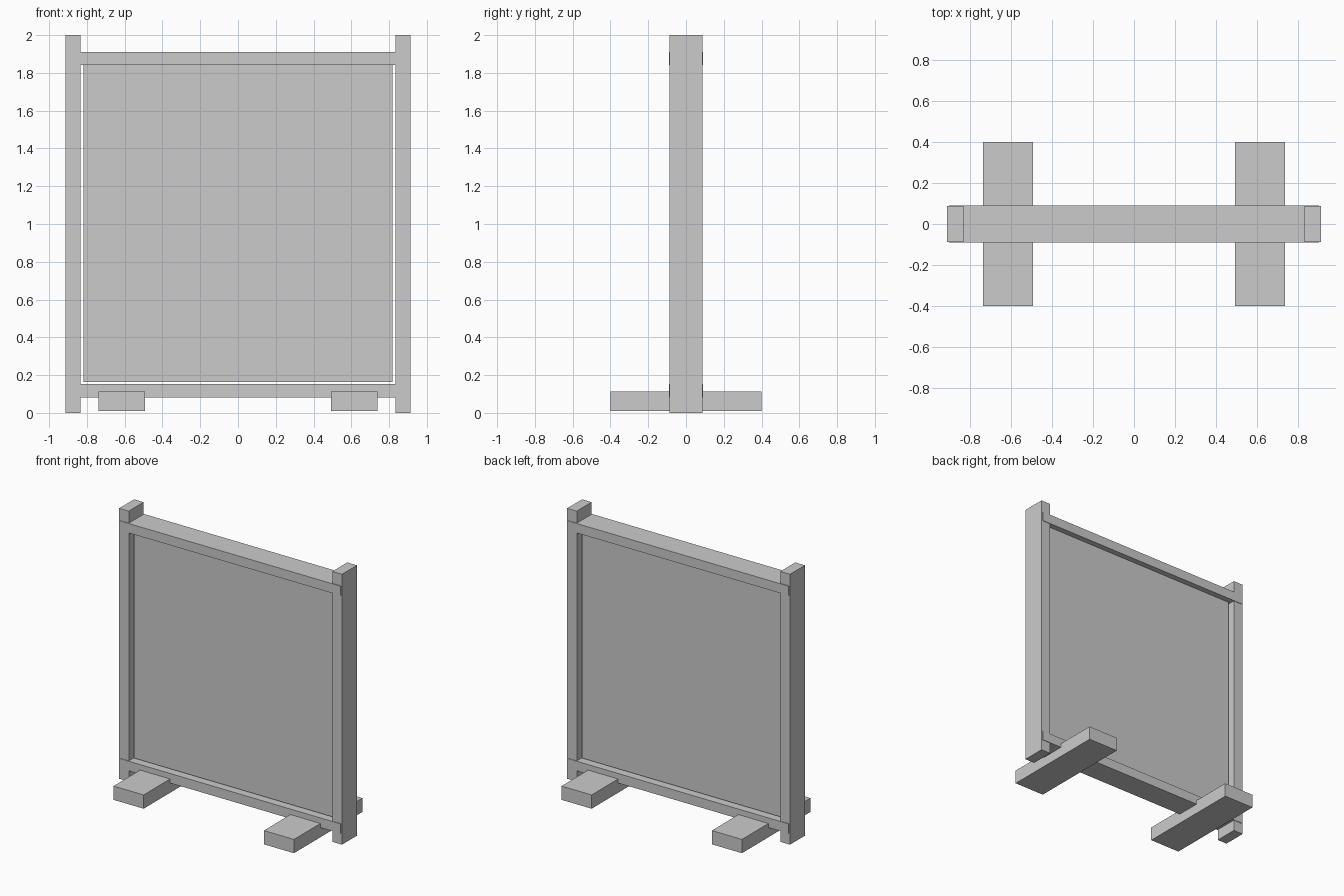
import bpy

if "Cube" in bpy.data.objects:
    bpy.data.objects.remove(bpy.data.objects["Cube"])


def box(name, x, y, z):
    """Box from (min, max) ranges on each axis."""
    bpy.ops.mesh.primitive_cube_add(
        size=1, location=[(a + b) / 2 for a, b in (x, y, z)])
    ob = bpy.context.object
    ob.name = name
    ob.scale = [b - a for a, b in (x, y, z)]
    bpy.ops.object.transform_apply(location=False, rotation=False, scale=True)
    return ob


# upright posts and floor feet, one pair per side
for side, s in (("left", -1), ("right", 1)):
    box(f"{side}_post", sorted((s * 0.833, s * 0.912)), (-0.087, 0.087), (0, 2))
    box(f"{side}_foot", sorted((s * 0.492, s * 0.738)), (-0.4, 0.4), (0.01, 0.112))

# cross rails, slightly deeper than the posts and let into them
box("top_rail", (-0.903, 0.903), (-0.091, 0.091), (1.841, 1.911))
box("bottom_rail", (-0.903, 0.903), (-0.091, 0.091), (0.082, 0.153))

# infill panel, set back from both frame faces with a small gap around it
box("panel", (-0.819, 0.819), (-0.048, 0.048), (0.163, 1.841))
